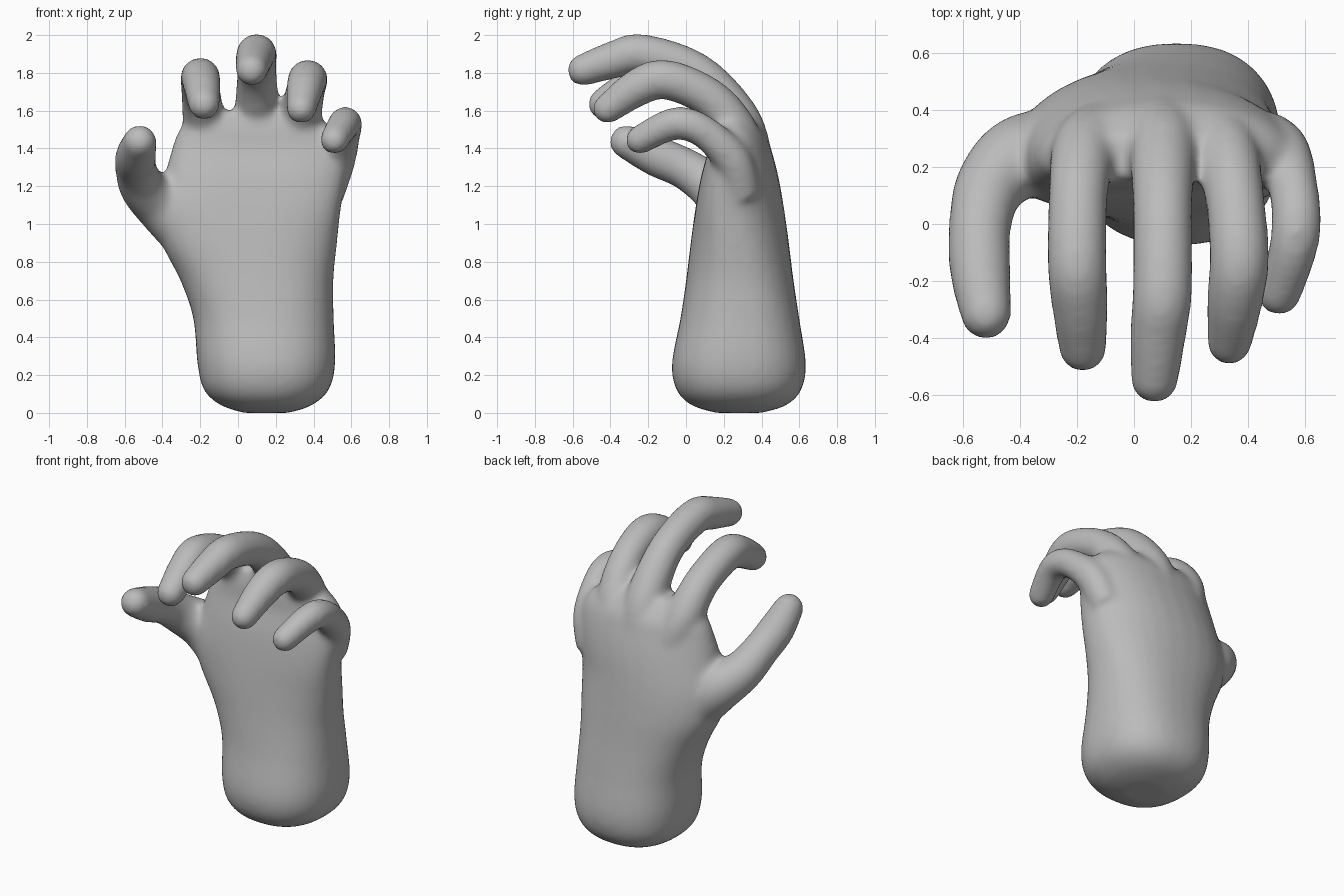
import bpy, bmesh, math
from mathutils import Vector

cube = bpy.data.objects.get("Cube")
if cube:
    bpy.data.objects.remove(cube, do_unlink=True)

skin = bpy.data.materials.new("plain_grey")
skin.use_nodes = True
grey = (0.5, 0.5, 0.5, 1)
skin.diffuse_color = grey
skin.node_tree.nodes["Principled BSDF"].inputs["Base Color"].default_value = grey

SIDES = 32
ANGLES = [2 * math.pi * i / SIDES for i in range(SIDES)]


def spline(keys, steps=6):
    """Smooth interpolation through rows of numbers."""
    rows = [Vector(k) for k in keys]
    out = []
    for i in range(len(rows) - 1):
        a, b = rows[max(i - 1, 0)], rows[i]
        c, d = rows[i + 1], rows[min(i + 2, len(rows) - 1)]
        for s in range(steps):
            t = s / steps
            out.append(b + (c - a) * (t / 2)
                       + (2 * a - 5 * b + 4 * c - d) * (t * t / 2)
                       + (3 * b - a - 3 * c + d) * (t ** 3 / 2))
    return out + [rows[-1]]


def loft(bm, rings):
    """Closed skin over a list of rings."""
    loops = [[bm.verts.new(p) for p in ring] for ring in rings]
    for low, high in zip(loops, loops[1:]):
        for i in range(SIDES):
            j = (i + 1) % SIDES
            bm.faces.new((low[i], low[j], high[j], high[i]))
    bm.faces.new(loops[0][::-1])
    bm.faces.new(loops[-1])


def digit(bm, keys):
    """Round-ended tube along x, y, z, radius keys."""
    path = spline(keys)
    pts = [p.to_3d() if len(p) == 3 else Vector(p[:3]) for p in path]
    rings = []

    def ring(centre, along, radius):
        u = Vector((1, 0, 0))
        u = (u - along * u.dot(along)).normalized()
        v = along.cross(u)
        rings.append([centre + (u * math.cos(a) + v * math.sin(a)) * radius for a in ANGLES])

    last = len(pts) - 1
    for i, p in enumerate(pts):
        along = (pts[min(i + 1, last)] - pts[max(i - 1, 0)]).normalized()
        ring(p, along, path[i][3])
    for k in range(1, 7):
        a = k * math.pi / 13
        ring(pts[-1] + along * path[-1][3] * math.sin(a), along, path[-1][3] * math.cos(a))
    loft(bm, rings)


def palm(bm, keys):
    """Stack of squarish ovals: z, centre x, centre y, half width, half depth, cupping."""
    rings = []
    for z, cx, cy, rx, ry, cup in spline(keys, 5):
        ring = []
        for a in ANGLES:
            c, s = math.cos(a), math.sin(a)
            x = rx * math.copysign(abs(c) ** 0.85, c)
            y = ry * math.copysign(abs(s) ** 0.85, s)
            ring.append((cx + x, cy + y - cup * x * x, z))
        rings.append(ring)
    loft(bm, rings)


bm = bmesh.new()

# Wrist and palm
palm(bm, [
    (0.0, 0.15, 0.28, 0.12, 0.12, 0), (0.04, 0.15, 0.28, 0.24, 0.25, 0),
    (0.12, 0.15, 0.28, 0.33, 0.33, 0), (0.26, 0.15, 0.28, 0.365, 0.355, 0),
    (0.5, 0.135, 0.285, 0.372, 0.315, 0), (0.7, 0.1, 0.285, 0.405, 0.285, 0.05),
    (0.9, 0.06, 0.285, 0.465, 0.26, 0.15), (1.08, 0.055, 0.285, 0.49, 0.235, 0.25),
    (1.25, 0.09, 0.285, 0.48, 0.205, 0.25), (1.4, 0.11, 0.285, 0.46, 0.165, 0.25),
    (1.5, 0.1, 0.27, 0.41, 0.14, 0.2), (1.6, 0.08, 0.235, 0.3, 0.08, 0.1)])

# Fingers and thumb, from the root to the tip
digits = {
    "index": [(-0.1, 0.33, 1.3, 0.11), (-0.17, 0.27, 1.5, 0.115), (-0.195, 0.12, 1.68, 0.105),
              (-0.2, -0.13, 1.775, 0.105), (-0.19, -0.28, 1.73, 0.1), (-0.18, -0.435, 1.635, 0.085)],
    "middle": [(0.1, 0.34, 1.35, 0.12), (0.1, 0.27, 1.56, 0.12), (0.1, 0.06, 1.8, 0.105),
               (0.1, -0.23, 1.9, 0.105), (0.085, -0.38, 1.87, 0.1), (0.072, -0.545, 1.815, 0.085)],
    "ring": [(0.27, 0.33, 1.3, 0.11), (0.32, 0.26, 1.5, 0.115), (0.35, 0.12, 1.67, 0.105),
             (0.37, -0.11, 1.765, 0.105), (0.355, -0.26, 1.72, 0.1), (0.335, -0.415, 1.61, 0.08)],
    "little": [(0.46, 0.3, 1.15, 0.1), (0.52, 0.25, 1.33, 0.1), (0.56, 0.12, 1.47, 0.088),
               (0.57, 0.0, 1.53, 0.088), (0.555, -0.1, 1.52, 0.085), (0.51, -0.245, 1.445, 0.077)],
    "thumb": [(-0.15, 0.25, 0.85, 0.16), (-0.38, 0.24, 1.08, 0.15), (-0.5, 0.14, 1.19, 0.125),
              (-0.54, 0.0, 1.29, 0.11), (-0.54, -0.16, 1.36, 0.108), (-0.52, -0.315, 1.435, 0.09)],
}
for keys in digits.values():
    digit(bm, keys)

bmesh.ops.recalc_face_normals(bm, faces=bm.faces)
mesh = bpy.data.meshes.new("hand")
bm.to_mesh(mesh)
bm.free()
mesh.materials.append(skin)
hand = bpy.data.objects.new("hand", mesh)
bpy.context.collection.objects.link(hand)

# Fuse the parts into one skin and soften the joins
remesh = hand.modifiers.new("fuse", "REMESH")
remesh.mode = "VOXEL"
remesh.voxel_size = 0.018
remesh.use_smooth_shade = True
soften = hand.modifiers.new("soften", "SMOOTH")
soften.factor = 0.5
soften.iterations = 14
